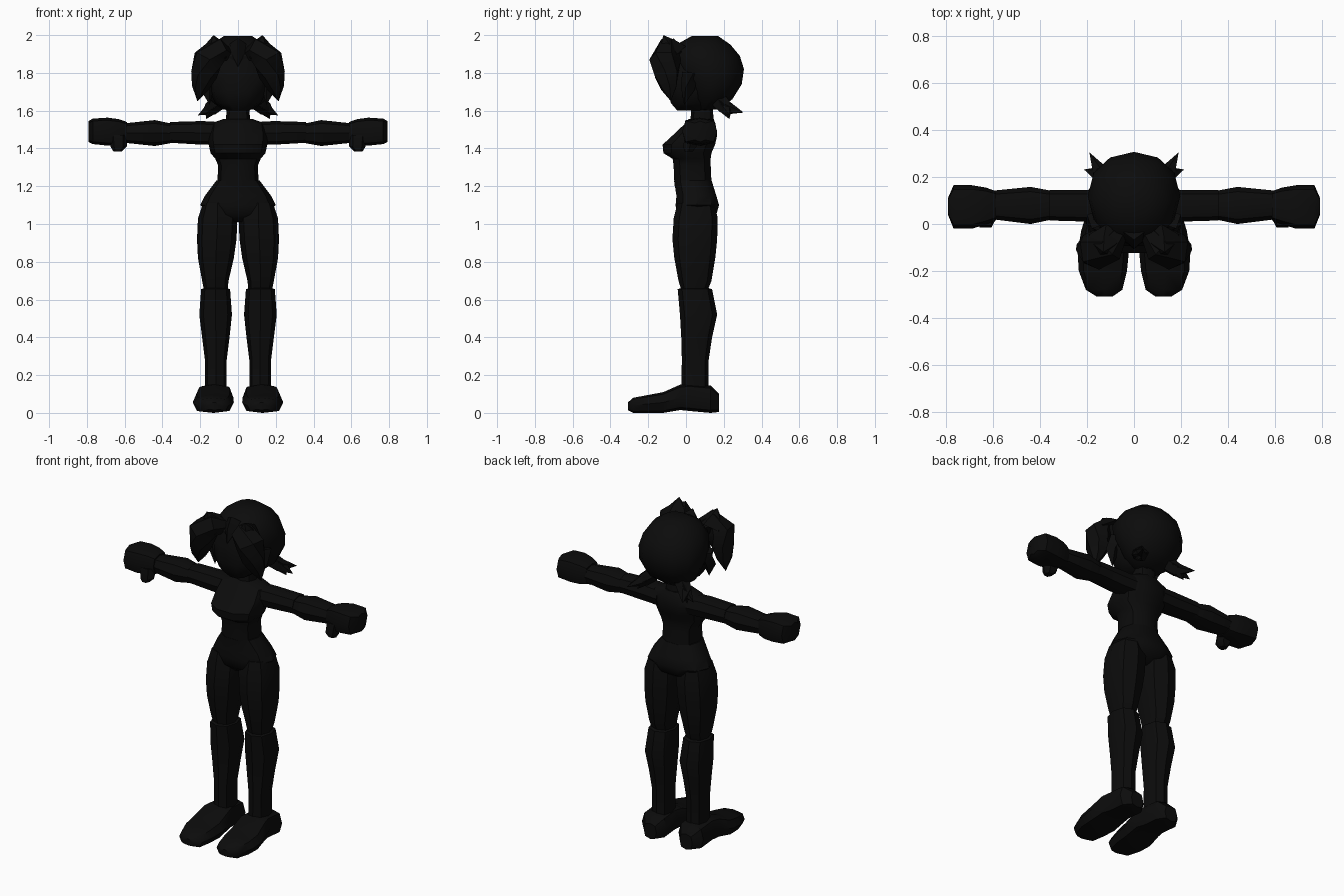
import bpy, bmesh, math
from mathutils import Vector

black = bpy.data.materials.new("soft black")
black.diffuse_color = (0.0035, 0.0035, 0.0035, 1)


def make_object(name, rings, mirror=False):
    """Skin a list of vertex rings, cap the ends and optionally mirror across x."""
    bm = bmesh.new()
    loops = [[bm.verts.new(p) for p in ring] for ring in rings]
    n = len(loops[0])
    for low, high in zip(loops, loops[1:]):
        for i in range(n):
            j = (i + 1) % n
            bm.faces.new((low[i], low[j], high[j], high[i]))
    bm.faces.new(loops[0][::-1])
    bm.faces.new(loops[-1])
    bmesh.ops.remove_doubles(bm, verts=bm.verts, dist=0.0005)
    bmesh.ops.recalc_face_normals(bm, faces=bm.faces)
    mesh = bpy.data.meshes.new(name)
    bm.to_mesh(mesh)
    bm.free()
    mesh.materials.append(black)
    ob = bpy.data.objects.new(name, mesh)
    bpy.context.collection.objects.link(ob)
    bpy.ops.object.select_all(action='DESELECT')
    ob.select_set(True)
    bpy.context.view_layer.objects.active = ob
    bpy.ops.object.shade_smooth_by_angle(angle=math.radians(40))
    if mirror:
        mod = ob.modifiers.new("mirror", 'MIRROR')
        mod.use_mirror_merge = False
    return ob


def loft(name, axis, sections, sides=8, power=0.85, mirror=False):
    """Sections are (position, a min, a max, b min, b max) along an axis."""
    rings = []
    for p, a0, a1, b0, b1 in sections:
        ring = []
        for i in range(sides):
            t = 2 * math.pi * i / sides
            c, s = math.cos(t), math.sin(t)
            a = (a0 + a1) / 2 + (a1 - a0) / 2 * math.copysign(abs(c) ** power, c)
            b = (b0 + b1) / 2 + (b1 - b0) / 2 * math.copysign(abs(s) ** power, s)
            ring.append({'x': (p, a, b), 'y': (a, p, b), 'z': (a, b, p)}[axis])
        rings.append(ring)
    return make_object(name, rings, mirror)


def lock(name, path, sides=6, mirror=True):
    """Tapered tuft of hair along (x, y, z, radius) points."""
    pts = [Vector(p[:3]) for p in path]
    rings = []
    for k, p in enumerate(path):
        tangent = pts[min(k + 1, len(pts) - 1)] - pts[max(k - 1, 0)]
        q = tangent.to_track_quat('Z', 'Y')
        rings.append([pts[k] + q @ Vector((math.cos(t), math.sin(t), 0)) * p[3]
                      for t in (2 * math.pi * i / sides for i in range(sides))])
    return make_object(name, rings, mirror)


# Body
loft("neck", 'z', [(1.50, -.065, .065, .02, .15), (1.64, -.06, .06, .03, .14)])
loft("torso", 'z', [
    (1.20, -.11, .11, -.065, .14), (1.31, -.105, .105, -.07, .135),
    (1.345, -.12, .12, -.075, .135), (1.375, -.145, .145, -.125, .14),
    (1.42, -.155, .155, -.13, .16), (1.47, -.16, .16, -.075, .17),
    (1.53, -.15, .15, -.01, .16), (1.555, -.08, .08, .01, .15)], sides=10)
loft("pelvis", 'z', [
    (1.01, -.04, .04, -.01, .10), (1.05, -.14, .14, -.055, .165),
    (1.10, -.20, .20, -.06, .18), (1.15, -.175, .175, -.055, .165),
    (1.23, -.115, .115, -.068, .14)], sides=10)

# Legs
loft("thigh", 'z', [
    (.65, .055, .18, -.025, .115), (.70, .05, .19, -.04, .135),
    (.82, .022, .212, -.062, .155), (.92, .008, .217, -.072, .165),
    (1.03, .003, .212, -.065, .168), (1.11, .03, .185, -.045, .15)], mirror=True)
loft("shin", 'z', [
    (.12, .06, .175, -.025, .12), (.28, .06, .175, -.022, .12),
    (.40, .045, .19, -.025, .138), (.52, .032, .205, -.032, .165),
    (.655, .042, .195, -.044, .138), (.66, .06, .18, -.03, .12)], mirror=True)
loft("foot", 'y', [
    (-.308, .09, .16, .015, .055), (-.28, .05, .205, .0, .08),
    (-.20, .03, .235, .0, .095), (-.12, .022, .24, .0, .11),
    (-.03, .025, .225, .015, .15), (.02, .04, .21, .01, .155),
    (.13, .04, .21, .0, .145), (.175, .08, .165, .005, .10)],
    power=0.65, mirror=True)

# Arms
loft("upper_arm", 'x', [
    (.10, .01, .15, 1.42, 1.54), (.19, .01, .145, 1.42, 1.545),
    (.36, .015, .145, 1.43, 1.54)], mirror=True)
loft("forearm", 'x', [
    (.345, .02, .14, 1.43, 1.53), (.44, .0, .158, 1.413, 1.55),
    (.60, .02, .142, 1.43, 1.533)], mirror=True)
loft("hand", 'x', [
    (.588, .015, .14, 1.425, 1.54), (.63, -.002, .155, 1.415, 1.555),
    (.69, -.02, .165, 1.415, 1.563), (.768, -.02, .165, 1.423, 1.558),
    (.792, .04, .11, 1.435, 1.545)], power=0.6, mirror=True)
loft("thumb", 'z', [
    (1.385, .615, .66, -.01, .04), (1.41, .588, .675, -.02, .06),
    (1.47, .59, .68, -.01, .08)], sides=6, mirror=True)

# Head and hair
loft("face", 'z', [
    (1.60, -.06, .06, -.05, .14), (1.64, -.12, .12, -.085, .16),
    (1.70, -.15, .15, -.10, .18), (1.80, -.16, .16, -.10, .18),
    (1.90, -.13, .13, -.075, .18)], sides=10)
loft("hair_cap", 'z', [
    (1.605, -.08, .08, .06, .17), (1.66, -.155, .155, .02, .245),
    (1.74, -.19, .19, -.02, .295), (1.82, -.197, .197, -.07, .307),
    (1.89, -.18, .18, -.09, .285), (1.95, -.14, .14, -.05, .235),
    (1.995, -.075, .075, .03, .17)], sides=12, power=0.95)
lock("fringe_lock", [
    (.05, -.02, 1.90, .03), (.105, -.095, 1.92, .07), (.16, -.11, 1.87, .085),
    (.18, -.105, 1.79, .07), (.20, -.09, 1.72, .045), (.215, -.08, 1.65, .0)])
lock("fringe_peak", [(.115, -.07, 1.90, .08), (.125, -.10, 1.95, .05),
                     (.13, -.12, 2.0, .0)], sides=5)
lock("center_bang", [(0, -.03, 1.95, .05), (0, -.075, 1.90, .035),
                     (0, -.108, 1.83, .0)], sides=4, mirror=False)
lock("side_lock", [(.16, .02, 1.80, .045), (.165, .01, 1.72, .04),
                   (.15, -.01, 1.63, .0)], sides=4)

# Flicked hair ends at the nape
for k, tip in enumerate([(.19, .305, 1.59), (.213, .232, 1.575), (.17, .23, 1.555)]):
    lock("nape_flick_%d" % (k + 1),
         [(.10, .18, 1.65, .045), (.14, .21, 1.615, .04), (*tip, .0)], sides=5)
